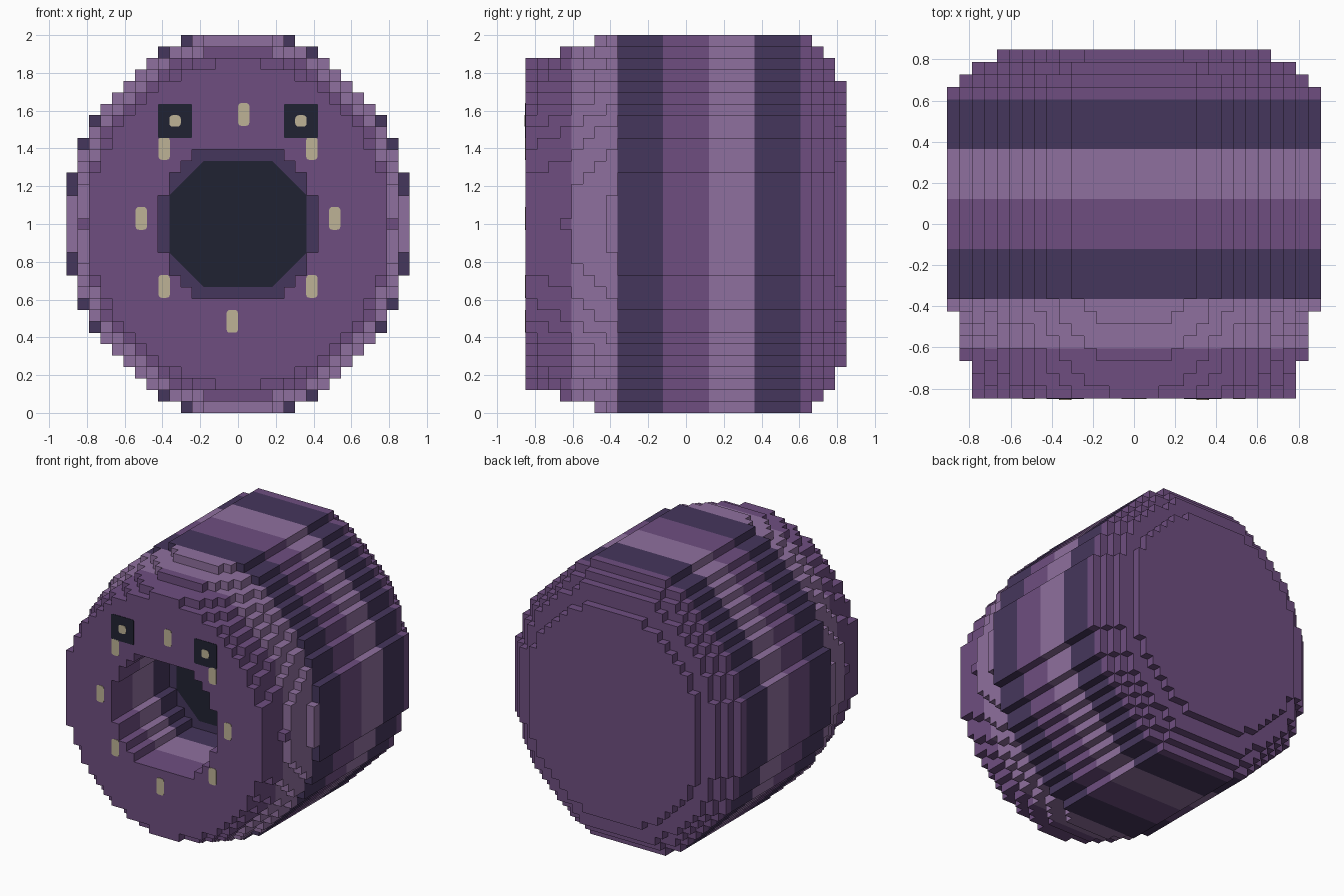
import bpy, bmesh, math

cube = bpy.data.objects.get("Cube")
if cube:
    bpy.data.objects.remove(cube, do_unlink=True)

V = 2 / 33            # block size
LAYERS = 28           # blocks from front to back
FRONT = -LAYERS / 2 * V


def material(name, rgb):
    m = bpy.data.materials.new(name)
    m.use_nodes = True
    m.diffuse_color = (*rgb, 1)
    m.node_tree.nodes["Principled BSDF"].inputs["Base Color"].default_value = (*rgb, 1)
    return m


purple = material("purple", (0.156, 0.076, 0.216))
light = material("light_purple", (0.275, 0.162, 0.342))
dark = material("dark_purple", (0.060, 0.037, 0.107))
black = material("near_black", (0.0144, 0.016, 0.032))
cream = material("cream", (0.509, 0.445, 0.305))


def finish(name, bm, mats):
    bmesh.ops.recalc_face_normals(bm, faces=bm.faces)
    mesh = bpy.data.meshes.new(name)
    bm.to_mesh(mesh)
    bm.free()
    for m in mats:
        mesh.materials.append(m)
    obj = bpy.data.objects.new(name, mesh)
    bpy.context.collection.objects.link(obj)
    return obj


# Radii (across, up) of each layer in blocks: rounded front, straight barrel, stepped back
FRONT_RADII = [(13.1, 14.12), (13.25, 14.6), (13.4, 14.95), (13.52, 15.4),
               (13.8, 15.7), (14.1, 15.95), (14.35, 16.3), (14.65, 16.55)]
BACK_RADII = [(14.2, 15.9), (13.2, 14.9), (11.4, 12.9)]
BARREL = LAYERS - len(FRONT_RADII) - len(BACK_RADII)
RADII = FRONT_RADII + [(14.99, 16.8)] * BARREL + BACK_RADII

# Mouth half-width per row above or below its centre, and its depth
MOUTH = [7, 7, 7, 6, 6, 5, 4]
MOUTH_DEPTH = 11


def filled(i, c, k):
    if not 0 <= c < LAYERS:
        return False
    x = abs(i + 0.5)
    if c < MOUTH_DEPTH and abs(k) < len(MOUTH) and x < MOUTH[abs(k)]:
        return False
    a, b = RADII[c]
    return (x / a) ** 2 + (k / b) ** 2 <= 1


# Striped body made from the outer faces of the blocks
bm = bmesh.new()
corners = {}


def corner(p):
    if p not in corners:
        corners[p] = bm.verts.new((p[0] * V, FRONT + p[1] * V, 1 + (p[2] - 0.5) * V))
    return corners[p]


STRIPES = [0, 1, 2, 0, 1, 2, 0]
for c in range(LAYERS):
    for i in range(-15, 15):
        for k in range(-16, 17):
            if not filled(i, c, k):
                continue
            for axis in range(3):
                for side in (0, 1):
                    cell = [i, c, k]
                    cell[axis] += 2 * side - 1
                    if filled(*cell):
                        continue
                    u, w = (axis + 1) % 3, (axis + 2) % 3
                    quad = []
                    for du, dw in ((0, 0), (1, 0), (1, 1), (0, 1)):
                        p = [i, c, k]
                        p[axis] += side
                        p[u] += du
                        p[w] += dw
                        quad.append(corner(tuple(p)))
                    if not side:
                        quad.reverse()
                    face = bm.faces.new(quad)
                    face.material_index = STRIPES[c // 4]
finish("striped_body", bm, [purple, light, dark])


def plate(name, outline, y, thick, mat):
    """Thin flat plate facing the front, from an (x, z) outline."""
    bm = bmesh.new()
    face = bm.faces.new([bm.verts.new((x, y, z)) for x, z in outline])
    out = bmesh.ops.extrude_face_region(bm, geom=[face])
    bmesh.ops.translate(bm, vec=(0, -thick, 0),
                        verts=[g for g in out["geom"] if isinstance(g, bmesh.types.BMVert)])
    return finish(name, bm, [mat])


def rounded(x, z, w, h, r):
    pts = []
    for q, (sx, sz) in enumerate(((1, 1), (-1, 1), (-1, -1), (1, -1))):
        for s in range(4):
            t = math.pi / 2 * (q + s / 3)
            pts.append((x + sx * (w / 2 - r) + r * math.cos(t),
                        z + sz * (h / 2 - r) + r * math.sin(t)))
    return pts


# Dark throat at the back of the mouth
octagon = [(3, 5.5), (6, 2.5), (6, -2.5), (3, -5.5), (-3, -5.5), (-6, -2.5), (-6, 2.5), (-3, 5.5)]
plate("throat", [(x * V, 1 + z * V) for x, z in octagon],
      FRONT + MOUTH_DEPTH * V, 0.004, black)

# Eyes with pale pupils, and pale teeth under them and low on the face
for side, sx in (("left", 1), ("right", -1)):
    ex, ez = sx * 5.5 * V, 1 + 9 * V
    plate(side + "_eye", rounded(ex, ez, 3 * V, 3 * V, 0.01), FRONT, 0.003, black)
    plate(side + "_pupil", rounded(ex, ez, V, V, 0.018), FRONT, 0.006, cream)
    for part, z in (("upper", 1.4), ("lower", 0.67)):
        plate(f"{side}_{part}_tooth", rounded(sx * 6.45 * V, z, V, 2 * V, 0.018),
              FRONT, 0.003, cream)
    plate(side + "_middle_tooth", rounded(sx * 8.45 * V, 1.03, V, 2 * V, 0.018),
          FRONT, 0.003, cream)
plate("top_tooth", rounded(V / 2, 1.58, V, 2 * V, 0.018), FRONT, 0.003, cream)
plate("bottom_tooth", rounded(-V / 2, 0.485, V, 2 * V, 0.018), FRONT, 0.003, cream)
